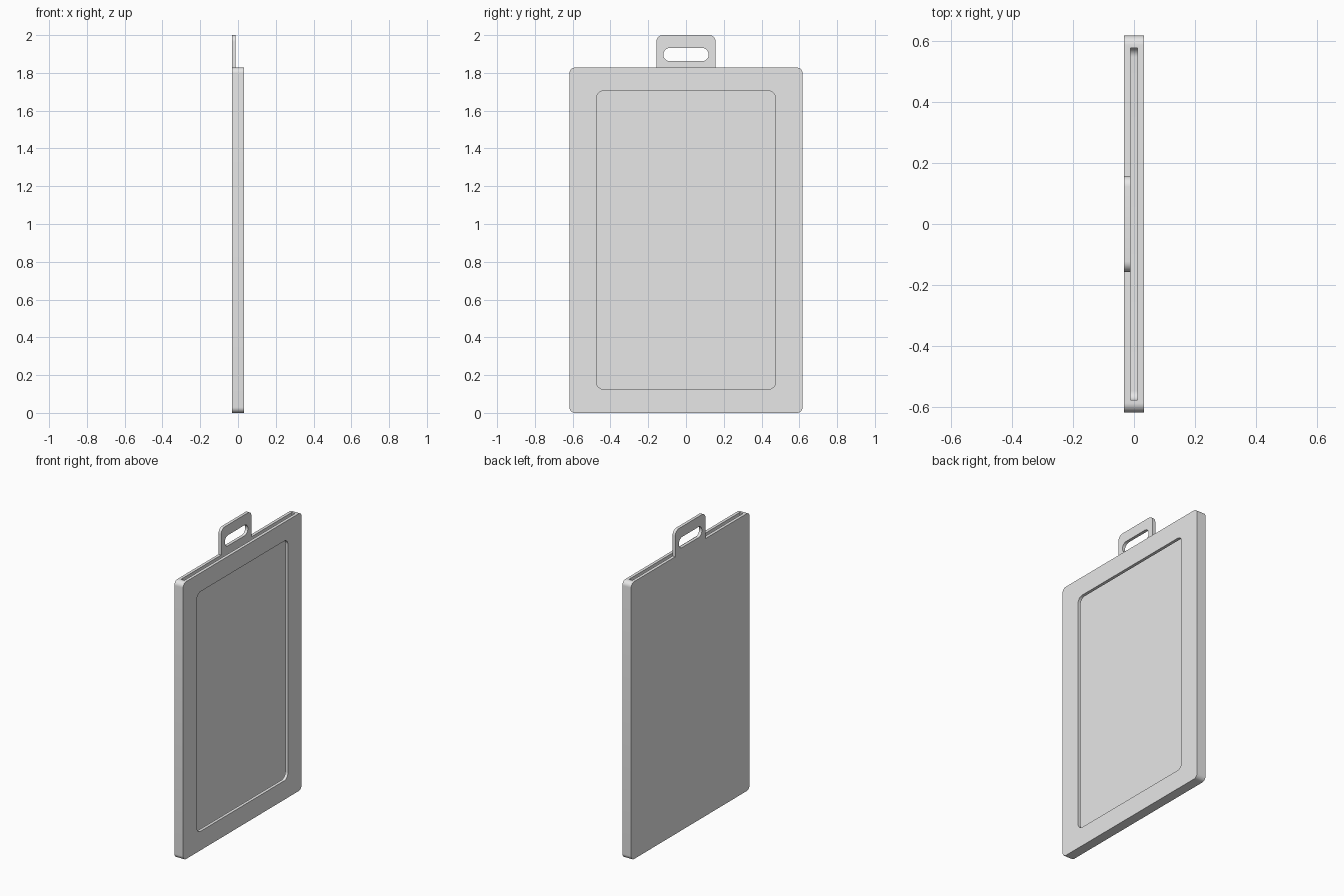
import bpy, bmesh, math

if "Cube" in bpy.data.objects:
    bpy.data.objects.remove(bpy.data.objects["Cube"], do_unlink=True)

grey = bpy.data.materials.new("light grey plastic")
grey.use_nodes = True
grey.diffuse_color = (0.8, 0.8, 0.8, 1)
grey.node_tree.nodes["Principled BSDF"].inputs["Base Color"].default_value = (0.8, 0.8, 0.8, 1)

HALF_DEPTH, WALL = 0.032, 0.02
HALF_WIDTH, BODY_TOP = 0.617, 1.828
SLOT = HALF_DEPTH - WALL


def plate(name, x0, x1, half_y, z0, z1, r_low, r_high, segments=8):
    """Rounded rectangle in the YZ plane, extruded from x0 to x1."""
    points = []
    corners = [(1, z1, r_high, 0), (-1, z1, r_high, 1), (-1, z0, r_low, 2), (1, z0, r_low, 3)]
    for side, z, r, quarter in corners:
        cy = side * (half_y - r)
        cz = z - r if z == z1 else z + r
        steps = segments if r else 0
        for i in range(steps + 1):
            a = math.pi / 2 * (quarter + i / max(steps, 1))
            points.append((x0, cy + r * math.cos(a), cz + r * math.sin(a)))
    bm = bmesh.new()
    face = bm.faces.new([bm.verts.new(p) for p in points])
    grown = bmesh.ops.extrude_face_region(bm, geom=[face])["geom"]
    bmesh.ops.translate(bm, verts=[v for v in grown if isinstance(v, bmesh.types.BMVert)],
                        vec=(x1 - x0, 0, 0))
    bmesh.ops.recalc_face_normals(bm, faces=bm.faces)
    mesh = bpy.data.meshes.new(name)
    bm.to_mesh(mesh)
    bm.free()
    mesh.materials.append(grey)
    obj = bpy.data.objects.new(name, mesh)
    bpy.context.collection.objects.link(obj)
    return obj


def select(obj):
    bpy.ops.object.select_all(action="DESELECT")
    obj.select_set(True)
    bpy.context.view_layer.objects.active = obj


def finish(obj, cutters):
    """Cut the openings, then smooth the rounded corners."""
    select(obj)
    for cutter in cutters:
        cutter.hide_render = True
        cut = obj.modifiers.new("cut", "BOOLEAN")
        cut.operation = "DIFFERENCE"
        cut.solver = "EXACT"
        cut.object = cutter
        bpy.ops.object.modifier_apply(modifier=cut.name)
        bpy.data.objects.remove(cutter, do_unlink=True)
    bpy.ops.object.shade_smooth_by_angle(angle=math.radians(30))


# Holder body with a card slot open at the top and a window on one side
body = plate("holder_body", -HALF_DEPTH, HALF_DEPTH, HALF_WIDTH, 0, BODY_TOP, 0.03, 0.03)
slot = plate("slot_cutter", -SLOT, SLOT, HALF_WIDTH - 0.04, 0.04, BODY_TOP + 0.1, 0.03, 0)
window = plate("window_cutter", 0, HALF_DEPTH + 0.05, 0.475, 0.125, 1.705, 0.04, 0.04)
finish(body, [slot, window])

# Hanging tab with an oblong hole, flush with the back wall
tab = plate("hanging_tab", -HALF_DEPTH, -SLOT, 0.157, BODY_TOP, 2.0, 0, 0.035)
hole = plate("hole_cutter", -HALF_DEPTH - 0.05, 0.05, 0.12, 1.862, 1.932, 0.035, 0.035)
finish(tab, [hole])
